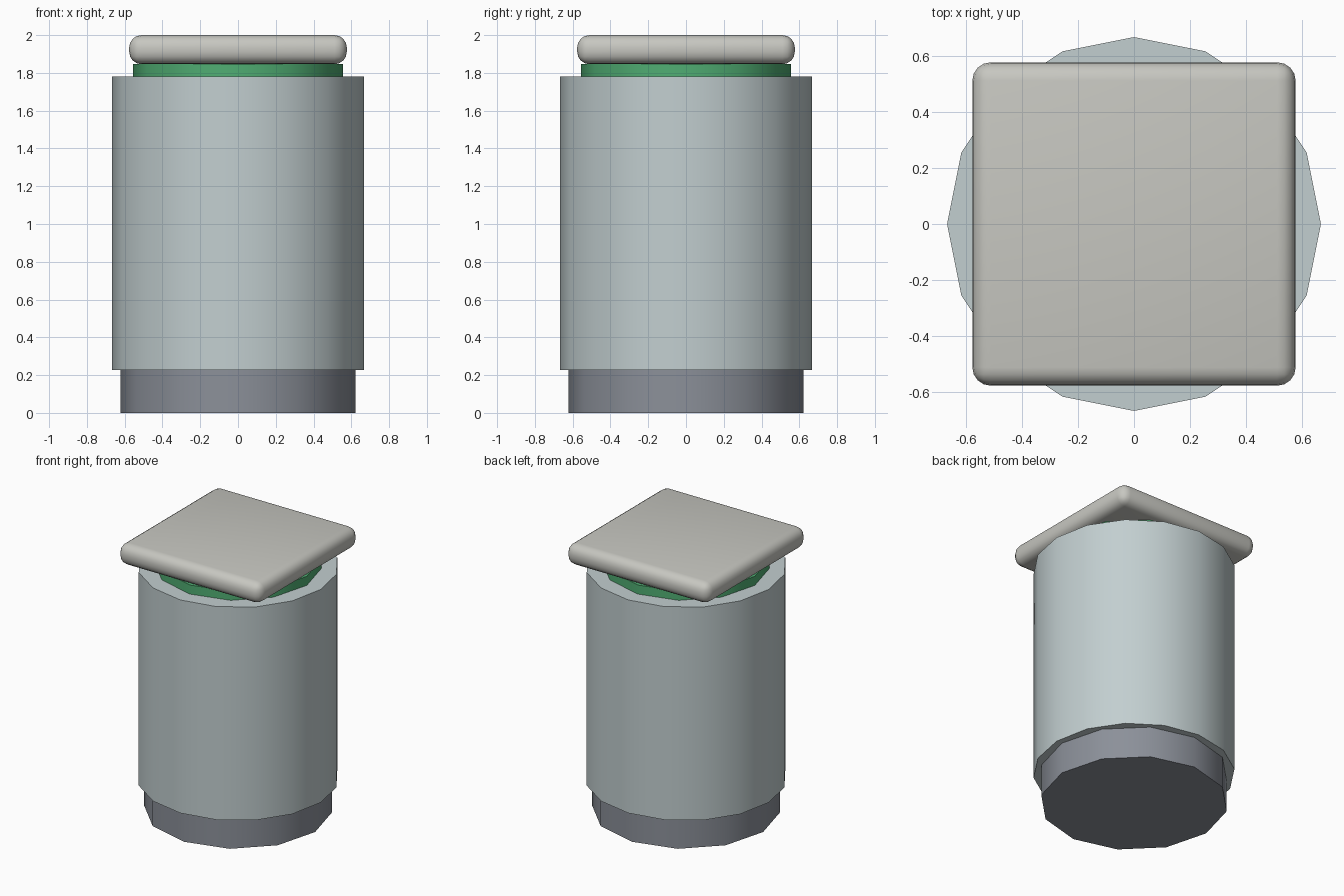
import bpy
import math

if "Cube" in bpy.data.objects:
    bpy.data.objects.remove(bpy.data.objects["Cube"])


def material(name, rgb):
    mat = bpy.data.materials.new(name)
    mat.diffuse_color = (*rgb, 1.0)
    mat.use_nodes = True
    mat.node_tree.nodes["Principled BSDF"].inputs["Base Color"].default_value = mat.diffuse_color
    return mat


def smooth(obj):
    bpy.ops.object.select_all(action='DESELECT')
    bpy.context.view_layer.objects.active = obj
    obj.select_set(True)
    bpy.ops.object.shade_smooth_by_angle(angle=math.radians(40))


def drum(name, sides, radius, z0, z1, mat):
    # Upright prism with a vertex on each axis
    bpy.ops.mesh.primitive_cylinder_add(
        vertices=sides, radius=radius, depth=z1 - z0,
        location=(0, 0, (z0 + z1) / 2))
    obj = bpy.context.object
    obj.name = name
    obj.data.materials.append(mat)
    smooth(obj)
    return obj


# Dark foot, main body and green collar
drum("base_foot", 12, 0.622, 0.0, 0.226, material("dark_grey", (0.26, 0.28, 0.32)))
drum("body", 16, 0.666, 0.226, 1.78, material("pale_blue_grey", (0.54, 0.62, 0.63)))
drum("green_collar", 12, 0.555, 1.78, 1.846, material("green", (0.08, 0.42, 0.17)))

# Square lid with rounded edges
bpy.ops.mesh.primitive_cube_add(size=1, location=(0, 0, 1.923))
lid = bpy.context.object
lid.name = "square_lid"
lid.scale = (1.152, 1.152, 0.154)
bpy.ops.object.transform_apply(location=False, rotation=False, scale=True)
bevel = lid.modifiers.new("rounded_edges", 'BEVEL')
bevel.width = 0.065
bevel.segments = 4
bpy.ops.object.modifier_apply(modifier=bevel.name)
lid.data.materials.append(material("warm_grey", (0.57, 0.57, 0.53)))
smooth(lid)
